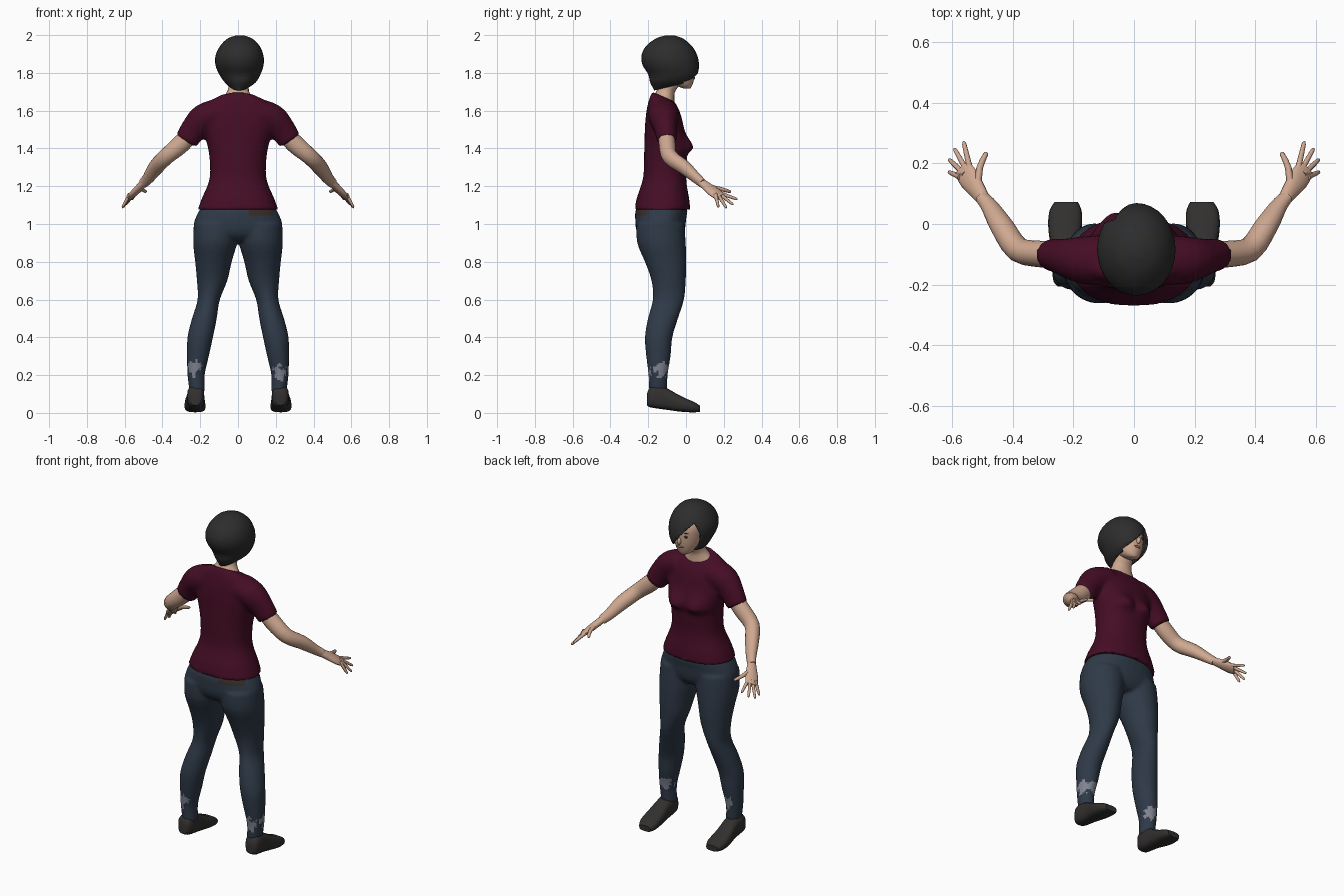
import bpy, bmesh, math
from mathutils import Vector, noise

if "Cube" in bpy.data.objects:
    bpy.data.objects.remove(bpy.data.objects["Cube"])


def material(name, rgb):
    m = bpy.data.materials.new(name)
    m.diffuse_color = (*rgb, 1)
    m.use_nodes = True
    m.node_tree.nodes["Principled BSDF"].inputs["Base Color"].default_value = m.diffuse_color
    return m


SKIN = material("skin", (0.62, 0.39, 0.28))
HAIR = material("hair black", (0.026, 0.026, 0.026))
SHIRT = material("maroon cloth", (0.060, 0.004, 0.018))
JEANS = material("blue denim", (0.028, 0.042, 0.064))
WORN = material("worn grey", (0.22, 0.23, 0.28))
SHOE = material("shoe leather", (0.031, 0.029, 0.028))
BELT = material("belt brown", (0.040, 0.028, 0.024))
LIPS = material("lips", (0.36, 0.16, 0.13))


def smooth_path(rows, sub):
    """Catmull-Rom interpolation of every value in the rows."""
    out, n = [], len(rows)
    for i in range(n - 1):
        a, b, c, d = rows[max(i - 1, 0)], rows[i], rows[i + 1], rows[min(i + 2, n - 1)]
        for k in range(sub):
            t = k / sub
            out.append([0.5 * (2 * q + (r - p) * t + (2 * p - 5 * q + 4 * r - s) * t * t
                               + (3 * q - p - 3 * r + s) * t ** 3)
                        for p, q, r, s in zip(a, b, c, d)])
    return out + [list(rows[-1])]


def tube(bm, rows, axis=None, side=(1, 0, 0), segs=20, power=1.0, sub=3, sx=1, tilt=0.0):
    """Loft of rings (x, y, z, half width, half depth); tilt slopes the last ring."""
    pts = smooth_path(rows, sub)
    rings = []
    for i, (x, y, z, a, b) in enumerate(pts):
        p, q = pts[max(i - 1, 0)], pts[min(i + 1, len(pts) - 1)]
        t = Vector(axis) if axis else (Vector(q[:3]) - Vector(p[:3])).normalized()
        u = Vector(side) - t * t.dot(Vector(side))
        u.normalize()
        v = t.cross(u)
        ring = []
        for k in range(segs):
            ang = 2 * math.pi * k / segs
            c, s = math.cos(ang), math.sin(ang)
            c = math.copysign(abs(c) ** power, c)
            s = math.copysign(abs(s) ** power, s)
            co = Vector((x, y, z)) + u * a * c + v * b * s
            if tilt:
                co.z += tilt * s * (i / (len(pts) - 1)) ** 8
            ring.append(bm.verts.new((co.x * sx, co.y, co.z)))
        rings.append(ring)
    for r0, r1 in zip(rings, rings[1:]):
        for k in range(segs):
            j = (k + 1) % segs
            bm.faces.new((r0[k], r0[j], r1[j], r1[k]))
    bm.faces.new(rings[0][::-1])
    bm.faces.new(rings[-1])


def finish(bm, name, mats, voxel=None, angle=50):
    bmesh.ops.recalc_face_normals(bm, faces=bm.faces)
    me = bpy.data.meshes.new(name)
    bm.to_mesh(me)
    bm.free()
    ob = bpy.data.objects.new(name, me)
    bpy.context.collection.objects.link(ob)
    bpy.ops.object.select_all(action='DESELECT')
    ob.select_set(True)
    bpy.context.view_layer.objects.active = ob
    if voxel:  # fuse the overlapping parts into one skin
        r = ob.modifiers.new("fuse", 'REMESH')
        r.mode, r.voxel_size = 'VOXEL', voxel
        s = ob.modifiers.new("soften", 'SMOOTH')
        s.factor, s.iterations = 0.5, 5
        for m in ("fuse", "soften"):
            bpy.ops.object.modifier_apply(modifier=m)
    ob.data.materials.clear()
    for m in mats:
        ob.data.materials.append(m)
    bpy.ops.object.shade_smooth_by_angle(angle=math.radians(angle))
    return ob


def upright(rows):
    """Rows written as (z, x, y, half width, half depth)."""
    return [(x, y, z, a, b) for z, x, y, a, b in rows]


def ball(name, loc, size, mat):
    bm = bmesh.new()
    bmesh.ops.create_uvsphere(bm, u_segments=14, v_segments=8, radius=1)
    for v in bm.verts:
        v.co = Vector([v.co[i] * size[i] + loc[i] for i in range(3)])
    return finish(bm, name, [mat])


UP = (0, 0, 1)

# Shirt: torso and sleeves fused, then the bust pushed forward
bm = bmesh.new()
tube(bm, upright([(1.075, 0, -.125, .214, .148), (1.14, 0, -.122, .190, .138),
                  (1.20, 0, -.117, .163, .122), (1.26, 0, -.112, .148, .113),
                  (1.36, 0, -.108, .152, .114), (1.44, 0, -.108, .168, .112),
                  (1.52, 0, -.115, .188, .102), (1.59, 0, -.120, .192, .090),
                  (1.645, 0, -.125, .160, .072), (1.675, 0, -.122, .090, .058)]),
     axis=UP, segs=32, power=.88, tilt=-.025)
for sx in (1, -1):
    tube(bm, [(.10, -.12, 1.59, .085, .075), (.18, -.118, 1.56, .077, .078),
              (.235, -.108, 1.50, .060, .070), (.275, -.10, 1.44, .053, .062)],
         side=(0, 1, 0), sx=sx)
shirt = finish(bm, "shirt", [SHIRT], voxel=.011)
for v in shirt.data.vertices:
    x, y, z = v.co
    if y > -.09:
        h = .055 if z > 1.405 else .03
        v.co.y += .038 * min(1, (y + .09) / .05) * math.exp(
            -((abs(x) - .07) / .06) ** 2 - ((z - 1.405) / h) ** 2)

# Trousers: hips and both legs fused
bm = bmesh.new()
tube(bm, upright([(.91, 0, -.13, .10, .09), (.94, 0, -.133, .19, .118),
                  (.98, 0, -.135, .235, .131), (1.03, 0, -.134, .226, .135),
                  (1.07, 0, -.13, .206, .138), (1.11, 0, -.125, .185, .125)]),
     axis=UP, segs=32, power=.92)
for sx in (1, -1):
    tube(bm, upright([(.11, .215, -.148, .041, .048), (.20, .222, -.148, .046, .051),
                      (.30, .212, -.146, .058, .065), (.40, .200, -.145, .068, .073),
                      (.50, .178, -.122, .066, .080), (.60, .155, -.093, .059, .083),
                      (.70, .137, -.092, .081, .091), (.80, .130, -.108, .097, .110),
                      (.90, .121, -.130, .117, .129), (1.0, .112, -.135, .122, .127)]),
         axis=UP, segs=24, sx=sx)
pants = finish(bm, "trousers", [JEANS, WORN, BELT], voxel=.010)
worn_spots = [(-.235, -.195, .235), (.215, -.195, .21), (.265, -.125, .23),
              (-.20, -.10, .23), (.20, -.095, .23)]
for f in pants.data.polygons:
    c = f.center
    reach = .036 + .035 * noise.noise(c * 45)
    if any((c - Vector(s)).length < reach for s in worn_spots):
        f.material_index = 1
    if c.z > 1.045 and .05 < c.x < .185 and c.y < -.15:
        f.material_index = 2

# Arms, hands, shoes
wrist_side = (-.6, .6, .3)
for sx, label in ((1, "right"), (-1, "left")):
    bm = bmesh.new()
    tube(bm, [(.23, -.108, 1.50, .042, .045), (.30, -.10, 1.425, .044, .049),
              (.382, -.085, 1.355, .041, .043), (.435, -.01, 1.30, .037, .041),
              (.475, .055, 1.243, .027, .031), (.502, .088, 1.215, .022, .026)],
         side=(0, 1, 0), sx=sx)
    finish(bm, label + "_arm", [SKIN])

    bm = bmesh.new()
    tube(bm, [(.495, .078, 1.222, .022, .020), (.52, .115, 1.195, .031, .020),
              (.545, .150, 1.168, .038, .018), (.568, .184, 1.143, .034, .012)],
         side=wrist_side, segs=14, sx=sx)
    fingers = [((.547, .203, 1.155), (.563, .273, 1.130)),
               ((.561, .192, 1.148), (.594, .250, 1.102)),
               ((.574, .178, 1.142), (.612, .214, 1.085)),
               ((.584, .160, 1.138), (.612, .172, 1.088)),
               ((.510, .185, 1.185), (.487, .237, 1.170))]
    for k, (a, b) in enumerate(fingers):
        a, b = Vector(a), Vector(b)
        root = Vector((.517, .118, 1.197)) if k == 4 else a.lerp(b, -.4)
        r = .011 if k == 4 else .0095
        tube(bm, [(*root, r * 1.2, r * 1.2), (*a, r, r), (*a.lerp(b, .85), r * .75, r * .75),
                  (*b, r * .3, r * .3)], segs=8, sub=2, sx=sx)
    finish(bm, label + "_hand", [SKIN])

    bm = bmesh.new()
    tube(bm, [(.225, -.207, .070, .026, .030), (.225, -.19, .083, .041, .053),
              (.224, -.15, .083, .046, .060), (.224, -.10, .073, .046, .057),
              (.227, -.05, .055, .052, .046), (.228, 0, .040, .056, .036),
              (.226, .045, .030, .053, .027), (.224, .073, .022, .038, .017)],
         axis=(0, 1, 0), segs=16, power=.68, sub=2, sx=sx)
    finish(bm, label + "_shoe", [SHOE], angle=40)

# Neck and head
bm = bmesh.new()
tube(bm, upright([(1.80, .01, -.06, .052, .055), (1.73, .004, -.092, .053, .052),
                  (1.695, 0, -.110, .061, .050), (1.655, 0, -.120, .090, .060)]),
     axis=UP, tilt=-.018)
finish(bm, "neck", [SKIN])
bm = bmesh.new()
tube(bm, upright([(1.718, .01, .005, .020, .018), (1.735, .01, -.012, .046, .045),
                  (1.775, .01, -.035, .070, .080), (1.83, .01, -.050, .084, .100),
                  (1.89, .01, -.060, .086, .105), (1.95, .01, -.075, .060, .075)]), axis=UP, segs=24)
finish(bm, "head", [SKIN])
ball("nose", (.01, .049, 1.808), (.011, .016, .020), SKIN)
ball("mouth", (.01, .040, 1.772), (.022, .009, .007), LIPS)
for ex, label in ((.043, "right"), (-.023, "left")):
    ball(label + "_eye", (ex, .038, 1.838), (.015, .007, .007), HAIR)
    ball(label + "_brow", (ex, .036, 1.860), (.018, .008, .003), HAIR)

# Hair: bob with a sweeping fringe, cut open around the face
bm = bmesh.new()
tube(bm, upright([(1.69, .004, -.120, .015, .040), (1.715, .006, -.112, .040, .060),
                  (1.75, .012, -.080, .082, .110), (1.79, .010, -.068, .108, .131),
                  (1.84, .008, -.080, .127, .149), (1.89, .008, -.088, .127, .148),
                  (1.94, .010, -.090, .106, .123), (1.98, .010, -.088, .068, .075),
                  (1.998, .010, -.085, .022, .025)]), axis=UP, segs=32, sub=4)


def cut(co, no, clear=False):
    geom = bm.verts[:] + bm.edges[:] + bm.faces[:]
    bmesh.ops.bisect_plane(bm, geom=geom, plane_co=co, plane_no=no, clear_inner=clear)


cut((0, -.165, 1.708), (0, -.24, 1), True)
fringe_co, fringe_no = Vector((0, 0, 1.845)), Vector((1.15, 0, 1))
cheek_co, cheek_no = Vector((0, -.005, 1.80)), Vector((0, 1, -.15))
cut(fringe_co, fringe_no)
cut(cheek_co, cheek_no)
opening = [f for f in bm.faces
           if (f.calc_center_median() - fringe_co).dot(fringe_no) < 0
           and (f.calc_center_median() - cheek_co).dot(cheek_no) > 0]
bmesh.ops.delete(bm, geom=opening, context='FACES')
hair = finish(bm, "hair", [HAIR])
thick = hair.modifiers.new("thickness", 'SOLIDIFY')
thick.thickness, thick.offset = .010, -1
